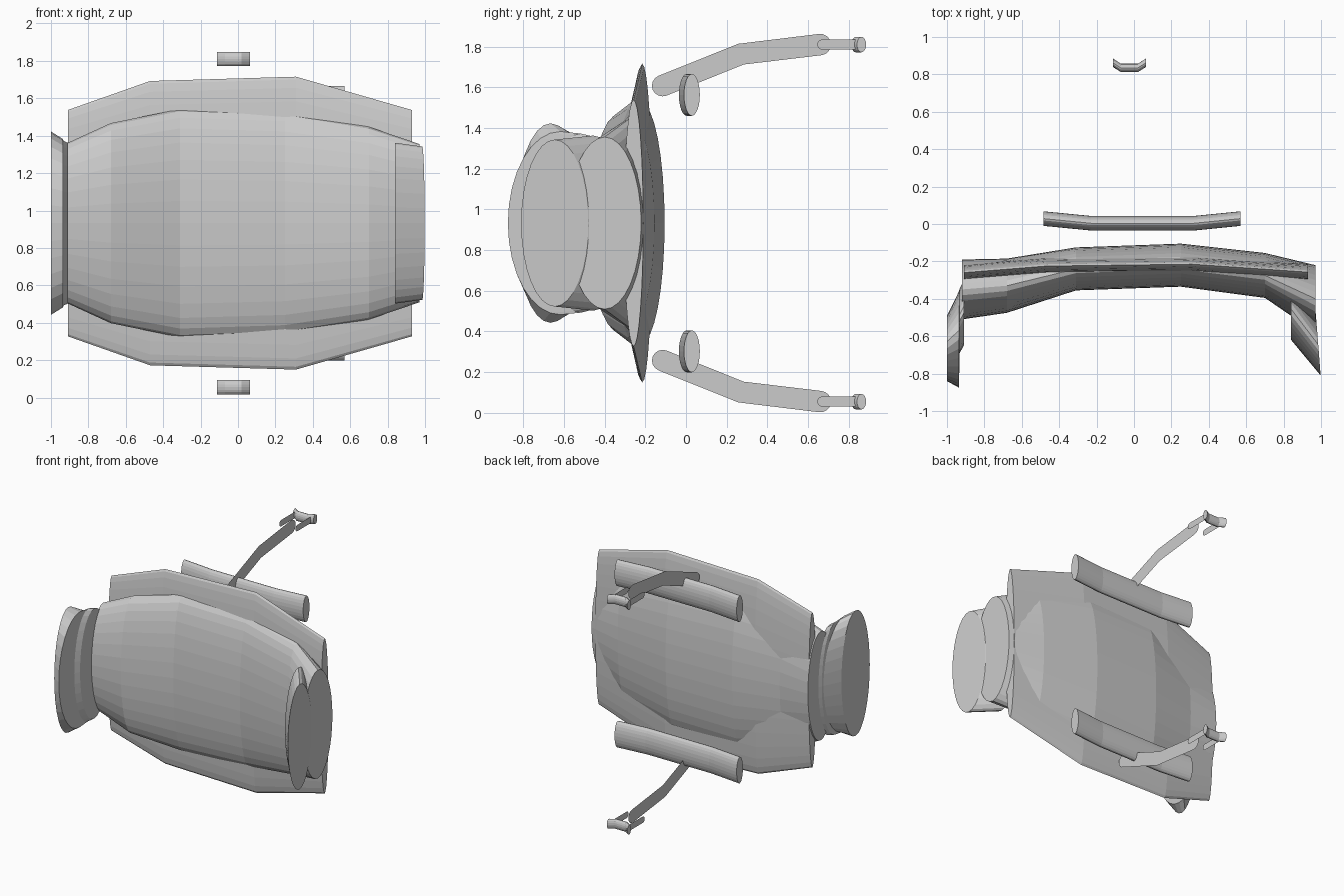
import bpy, bmesh, math
from mathutils import Vector

MID = 0.9325   # height of the horizontal symmetry plane
SIDES = 32

old = bpy.data.objects.get("Cube")
if old:
    bpy.data.objects.remove(old, do_unlink=True)

grey = bpy.data.materials.new("plain grey")
grey.use_nodes = True
tone = (0.6, 0.6, 0.6, 1)
grey.diffuse_color = tone
grey.node_tree.nodes["Principled BSDF"].inputs["Base Color"].default_value = tone


def finish(name, bm):
    mesh = bpy.data.meshes.new(name)
    bm.to_mesh(mesh)
    bm.free()
    obj = bpy.data.objects.new(name, mesh)
    mesh.materials.append(grey)
    bpy.context.collection.objects.link(obj)
    return obj


def loft(name, rings, z=MID, sides=SIDES):
    """Capped tube along x; each ring is (x, y front, y back, half height, x lean)."""
    bm = bmesh.new()
    loops = []
    for x, front, back, half, *lean in rings:
        tilt = lean[0] if lean else 0
        loop = []
        for i in range(sides):
            a = math.tau * i / sides
            c = math.cos(a)
            loop.append(bm.verts.new((x + tilt * c, (front + back) / 2 + (back - front) / 2 * c,
                                      z + half * math.sin(a))))
        loops.append(loop)
    for one, two in zip(loops, loops[1:]):
        for i in range(sides):
            j = (i + 1) % sides
            bm.faces.new((one[i], one[j], two[j], two[i]))
    bm.faces.new(loops[0])
    bm.faces.new(loops[-1])
    bmesh.ops.recalc_face_normals(bm, faces=bm.faces)
    return finish(name, bm)


def strap(name, x, path, width, side):
    """Flat round-ended strip in a plane of constant x; side flips it vertically."""
    pts = [Vector(p) for p in path]
    r = width / 2
    left, right = [], []
    for i, p in enumerate(pts):
        d = (pts[min(i + 1, len(pts) - 1)] - pts[max(i - 1, 0)]).normalized()
        n = Vector((-d.y, d.x)) * r
        left.append(p + n)
        right.append(p - n)

    def cap(centre, start):
        turn = [start + math.pi * k / 8 for k in range(1, 8)]
        return [centre + Vector((math.cos(a), math.sin(a))) * r for a in turn]

    d0, d1 = pts[1] - pts[0], pts[-1] - pts[-2]
    outline = right + cap(pts[-1], math.atan2(d1.y, d1.x) - math.pi / 2)
    outline += left[::-1] + cap(pts[0], math.atan2(d0.y, d0.x) + math.pi / 2)
    bm = bmesh.new()
    bm.faces.new([bm.verts.new((x, p.x, MID + side * p.y)) for p in outline])
    bmesh.ops.triangulate(bm, faces=bm.faces)
    return finish(name, bm)


# Wide backing plate
loft("backing_plate", [
    (-0.91, -0.305, -0.215, 0.605), (-0.47, -0.275, -0.175, 0.76),
    (0.31, -0.265, -0.165, 0.783), (0.93, -0.305, -0.21, 0.605)])

# Bulging main body
loft("main_body", [
    (-0.92, -0.51, -0.19, 0.425), (-0.68, -0.475, -0.185, 0.535),
    (-0.31, -0.355, -0.125, 0.61), (0.25, -0.335, -0.105, 0.59),
    (0.70, -0.395, -0.155, 0.515), (0.97, -0.58, -0.22, 0.423)])

# Side pads swept toward the front
loft("left_pad", [(0.84, -0.62, -0.29, 0.43), (0.985, -0.81, -0.48, 0.41, -0.013)])
loft("right_pad", [
    (-0.91, -0.65, -0.30, 0.43), (-0.932, -0.69, -0.345, 0.44),
    (-0.936, -0.875, -0.36, 0.45), (-1.0, -0.84, -0.49, 0.49)])

# Rods, arms and hooks, repeated above and below the symmetry plane
for label, side in (("upper", 1), ("lower", -1)):
    loft(label + "_rod", [
        (-0.485, -0.01, 0.068, 0.103), (-0.23, -0.035, 0.043, 0.103),
        (0.32, -0.035, 0.043, 0.103), (0.57, -0.01, 0.068, 0.103)],
        z=MID + side * 0.63, sides=24)
    strap(label + "_arm", 0.0, [(-0.115, 0.675), (0.27, 0.83), (0.66, 0.877)], 0.105, side)
    for which, x in (("left", 0.045), ("right", -0.095)):
        strap(f"{label}_{which}_prong", x, [(0.67, 0.877), (0.85, 0.877)], 0.05, side)
    loft(label + "_hook", [
        (-0.113, 0.84, 0.885, 0.038), (-0.07, 0.812, 0.857, 0.038),
        (0.02, 0.812, 0.857, 0.038), (0.065, 0.84, 0.885, 0.038)],
        z=MID + side * 0.877, sides=16)
